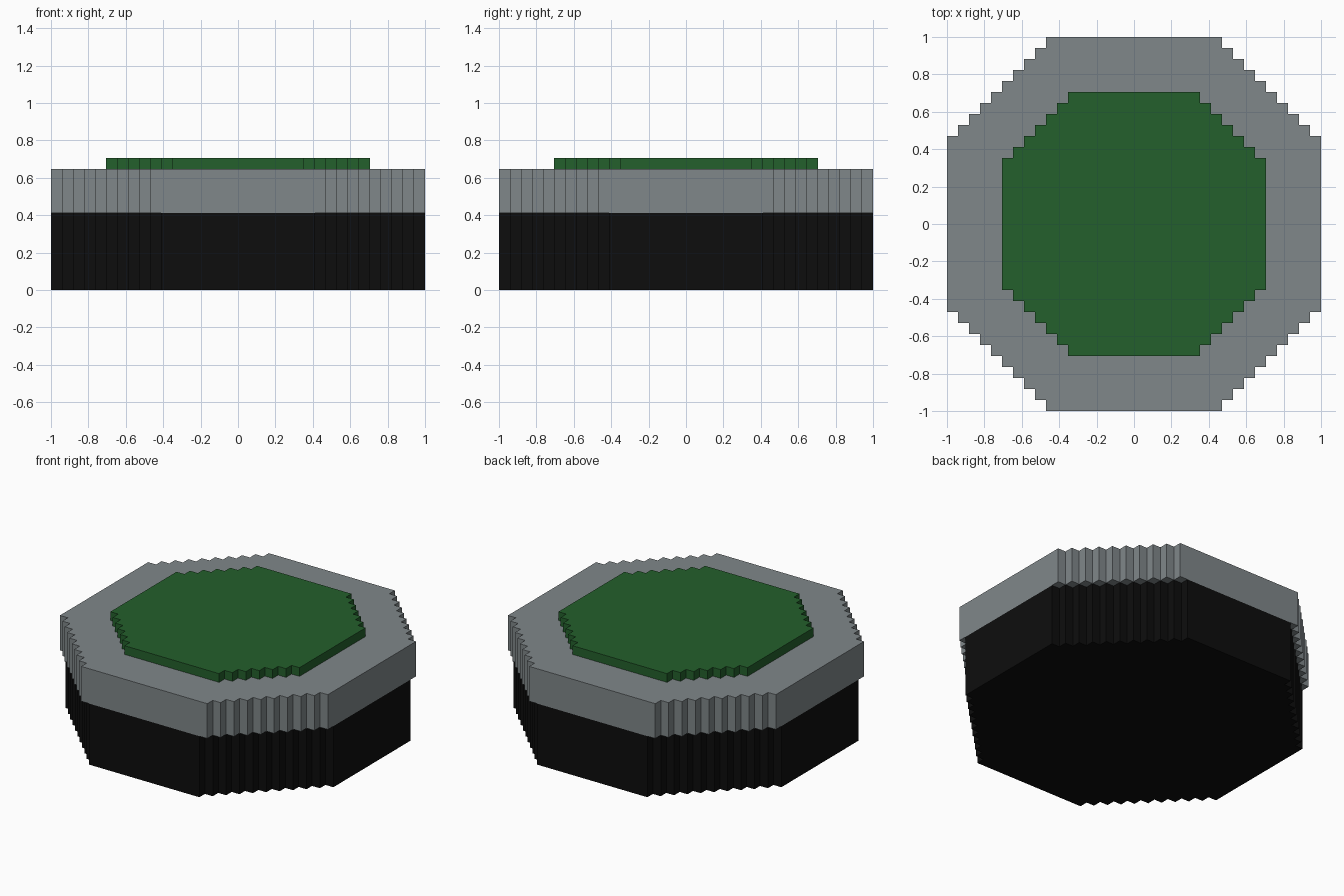
import bpy
import bmesh

cube = bpy.data.objects.get("Cube")
if cube:
    bpy.data.objects.remove(cube, do_unlink=True)

UNIT = 1 / 17  # size of one stair step


def make_material(name, color):
    mat = bpy.data.materials.new(name)
    mat.use_nodes = True
    mat.diffuse_color = (*color, 1)
    bsdf = next(n for n in mat.node_tree.nodes if n.type == "BSDF_PRINCIPLED")
    bsdf.inputs["Base Color"].default_value = (*color, 1)
    return mat


def stepped_outline(outer, flat):
    """Octagon whose diagonal sides are staircases, in step units."""
    corner = []
    for i in range(outer - flat):
        corner += [(outer - i, flat + i), (outer - i - 1, flat + i)]
    corner.append((flat, outer))
    points = []
    for _ in range(4):
        points += corner
        corner = [(-y, x) for x, y in corner]
    return points


def stepped_slab(name, outer, flat, bottom, top, mat):
    bm = bmesh.new()
    verts = [bm.verts.new((x * UNIT, y * UNIT, bottom * UNIT))
             for x, y in stepped_outline(outer, flat)]
    base = bm.faces.new(verts)
    result = bmesh.ops.extrude_face_region(bm, geom=[base], use_keep_orig=True)
    raised = [g for g in result["geom"] if isinstance(g, bmesh.types.BMVert)]
    bmesh.ops.translate(bm, verts=raised, vec=(0, 0, (top - bottom) * UNIT))
    bmesh.ops.recalc_face_normals(bm, faces=bm.faces)
    mesh = bpy.data.meshes.new(name)
    bm.to_mesh(mesh)
    bm.free()
    mesh.materials.append(mat)
    obj = bpy.data.objects.new(name, mesh)
    bpy.context.collection.objects.link(obj)
    return obj


black = make_material("black rubber", (0.004, 0.004, 0.004))
grey = make_material("grey metal", (0.215, 0.242, 0.253))
green = make_material("dark green", (0.017, 0.115, 0.025))

# Thick base, slightly overhanging rim, thin raised top panel
stepped_slab("base", 17, 7, 0, 7, black)
stepped_slab("rim", 17, 8, 7, 11, grey)
stepped_slab("top_panel", 12, 6, 11, 12, green)
